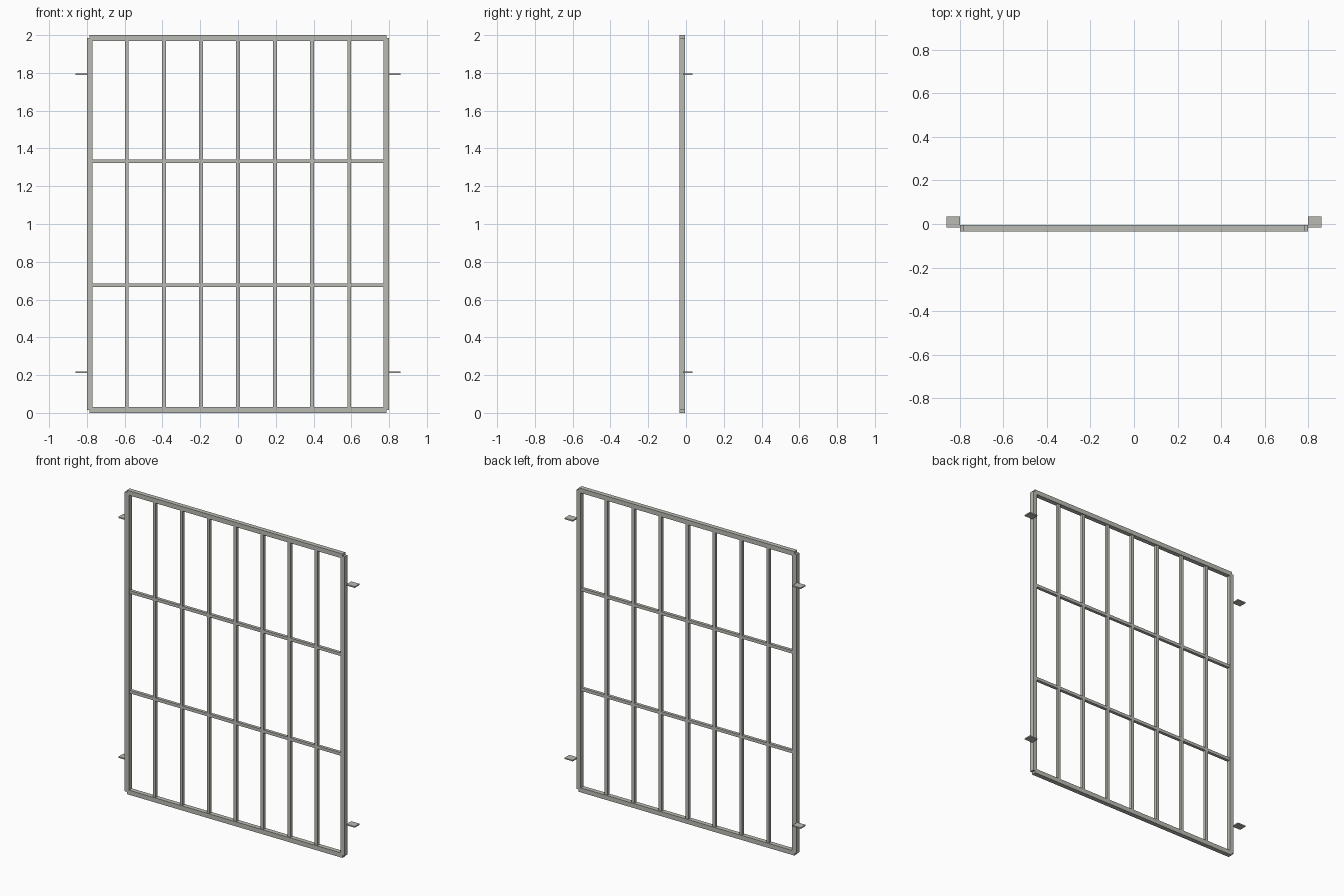
import bpy

cube = bpy.data.objects.get("Cube")
if cube:
    bpy.data.objects.remove(cube, do_unlink=True)

# Single painted-steel colour
steel = bpy.data.materials.new("grey_steel")
steel.use_nodes = True
colour = (0.5, 0.5, 0.46, 1)
steel.diffuse_color = colour
steel.node_tree.nodes["Principled BSDF"].inputs["Base Color"].default_value = colour


def box(name, centre, size):
    bpy.ops.mesh.primitive_cube_add(size=1, location=centre)
    ob = bpy.context.object
    ob.name = name
    ob.scale = size
    bpy.ops.object.transform_apply(location=False, rotation=False, scale=True)
    ob.data.materials.append(steel)
    return ob


FRAME = 0.03      # outer tube width
BAR = 0.02        # infill bar width
Y = -0.02         # mid-plane of the grille
EDGE = 0.785      # centre of the side tubes

# Outer frame, with stepped corners
for name, z in (("bottom_rail", FRAME / 2), ("top_rail", 2 - FRAME / 2)):
    box(name, (0, Y, z), (2 * EDGE, FRAME, FRAME))
for side, s in (("right", -1), ("left", 1)):
    box(side + "_stile", (s * EDGE, Y, 1), (FRAME, FRAME, 2 - FRAME))

    # Wall fixing tabs
    for level, z in (("lower", 0.215), ("upper", 1.793)):
        box(f"{side}_{level}_fixing_tab", (s * 0.83, 0.01, z), (0.06, 0.05, 0.008))

# Upright bars
for i in range(-3, 4):
    box(f"upright_bar_{i + 4}", (i * EDGE / 4, Y, 1), (BAR, BAR, 2 - 2 * FRAME))

# Cross bars
for i, z in enumerate((0.676, 1.332)):
    box(f"cross_bar_{i + 1}", (0, Y, z), (2 * EDGE - FRAME, BAR, BAR))
